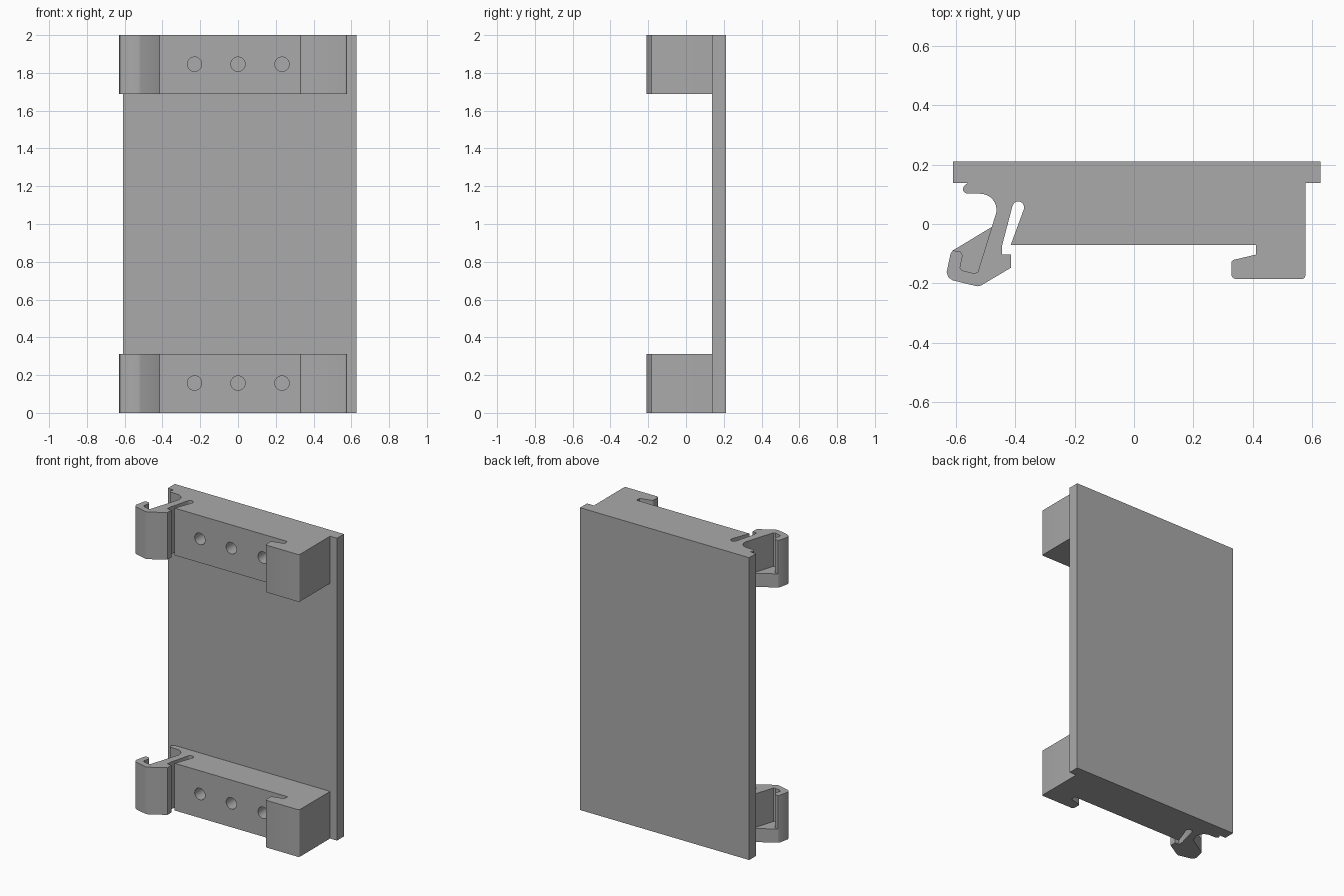
import bpy, bmesh, math
from mathutils import Matrix

cube = bpy.data.objects.get("Cube")
if cube:
    bpy.data.objects.remove(cube, do_unlink=True)

grey = bpy.data.materials.new("plain_grey")
grey.use_nodes = True
colour = (0.4, 0.4, 0.4, 1)
grey.diffuse_color = colour
grey.node_tree.nodes["Principled BSDF"].inputs["Base Color"].default_value = colour


def add_object(name, bm):
    bmesh.ops.recalc_face_normals(bm, faces=bm.faces[:])
    mesh = bpy.data.meshes.new(name)
    bm.to_mesh(mesh)
    bm.free()
    mesh.materials.append(grey)
    obj = bpy.data.objects.new(name, mesh)
    bpy.context.collection.objects.link(obj)
    return obj


def extrude(name, outline, z0, z1):
    """Prism with the given plan outline between two heights."""
    bm = bmesh.new()
    face = bm.faces.new([bm.verts.new((x, y, z0)) for x, y in outline])
    ext = bmesh.ops.extrude_face_region(bm, geom=[face])
    for v in ext["geom"]:
        if isinstance(v, bmesh.types.BMVert):
            v.co.z = z1
    return add_object(name, bm)


def arc(cx, cy, r, start, end, n=8):
    angles = [math.radians(start + (end - start) * i / n) for i in range(n + 1)]
    return [(cx + r * math.cos(a), cy + r * math.sin(a)) for a in angles]


def drill(target, z):
    """Three blind round holes in the front of a bracket."""
    bm = bmesh.new()
    for x in (-0.23, 0, 0.233):
        place = Matrix.Translation((x, -0.03, z)) @ Matrix.Rotation(math.pi / 2, 4, "X")
        bmesh.ops.create_cone(bm, cap_ends=True, segments=32, radius1=0.038,
                              radius2=0.038, depth=0.3, matrix=place)
    cutter = add_object("hole_cutter", bm)
    cutter.hide_render = True
    mod = target.modifiers.new("holes", "BOOLEAN")
    mod.operation, mod.solver, mod.object = "DIFFERENCE", "EXACT", cutter
    bpy.context.view_layer.objects.active = target
    bpy.ops.object.modifier_apply(modifier=mod.name)
    bpy.data.objects.remove(cutter, do_unlink=True)


# Back plate
PLATE_Y = 0.138
extrude("back_plate", [(-0.61, PLATE_Y), (0.628, PLATE_Y), (0.628, 0.211), (-0.61, 0.211)], 0, 2)

# Bracket plan: fixed hook, straight front, flex slot, spring arm with latch
fixed_hook = [(0.577, PLATE_Y)] + arc(0.567, -0.175, 0.01, 0, -90, 4) \
    + arc(0.343, -0.17, 0.015, 270, 180, 4) + arc(0.34, -0.132, 0.012, 180, 105, 4) \
    + [(0.411, -0.103), (0.411, -0.07)]
flex_slot = [(-0.415, -0.07)] + arc(-0.39, 0.056, 0.02, -20, 165) \
    + [(-0.445, -0.075), (-0.445, -0.103)]
latch = [(-0.414, -0.103), (-0.414, -0.147), (-0.515, -0.207), (-0.528, -0.21),
         (-0.61, -0.19), (-0.625, -0.18), (-0.631, -0.162), (-0.618, -0.1)]
pocket = [(-0.61, -0.089), (-0.585, -0.093), (-0.577, -0.105), (-0.586, -0.148),
          (-0.58, -0.156), (-0.537, -0.167), (-0.526, -0.161), (-0.479, -0.01)]
arm_root = arc(-0.518, 0.047, 0.055, -8, 90) \
    + arc(-0.56, 0.118, 0.016, 270, 130, 6) + [(-0.56, PLATE_Y)]
bracket_outline = fixed_hook + flex_slot + latch + pocket + arm_root

HEIGHT = 0.312
for name, z in (("lower", 0), ("upper", 2 - HEIGHT)):
    bracket = extrude(name + "_bracket", bracket_outline, z, z + HEIGHT)
    drill(bracket, z + 0.158)
    bpy.ops.object.select_all(action="DESELECT")
    bracket.select_set(True)
    bpy.context.view_layer.objects.active = bracket
    bpy.ops.object.shade_smooth_by_angle(angle=math.radians(30))
    # Thin floor closing the latch pocket
    extrude(name + "_latch_floor", pocket, z, z + 0.09)
